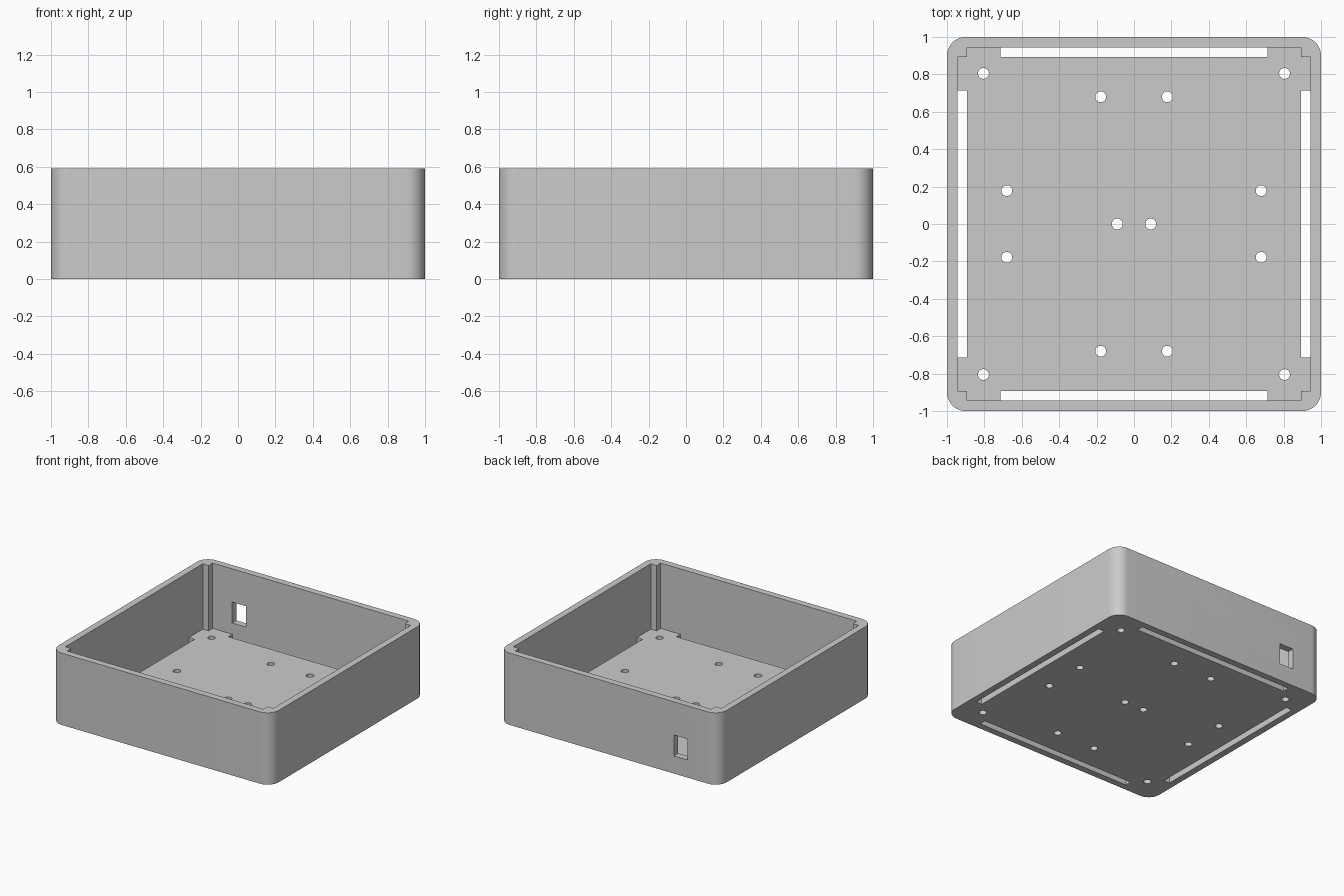
import bpy
import bmesh
from math import cos, sin, pi

HEIGHT = 0.59
FLOOR = 0.053      # floor thickness
INNER = 0.945      # inside face of the walls
POST = 0.892       # inside corner of the square corner posts
RADIUS = 0.1       # outer corner rounding

default = bpy.data.objects.get("Cube")
if default:
    bpy.data.objects.remove(default, do_unlink=True)

grey = bpy.data.materials.new("plain grey")
grey.use_nodes = True
COLOUR = (0.6, 0.6, 0.6, 1)
grey.diffuse_color = COLOUR
grey.node_tree.nodes["Principled BSDF"].inputs["Base Color"].default_value = COLOUR


def add_prism(bm, outline, z0, z1):
    """Extrude a counter-clockwise outline from z0 to z1."""
    base = bm.faces.new([bm.verts.new((x, y, z0)) for x, y in outline])
    base.normal_flip()
    top = bmesh.ops.extrude_face_region(bm, geom=[base], use_keep_orig=True)["geom"]
    moved = [v for v in top if isinstance(v, bmesh.types.BMVert)]
    bmesh.ops.translate(bm, verts=moved, vec=(0, 0, z1 - z0))


def finish(bm, name):
    bmesh.ops.recalc_face_normals(bm, faces=bm.faces)
    mesh = bpy.data.meshes.new(name)
    bm.to_mesh(mesh)
    bm.free()
    mesh.materials.append(grey)
    obj = bpy.data.objects.new(name, mesh)
    bpy.context.collection.objects.link(obj)
    return obj


def rectangle(x0, x1, y0, y1):
    return [(x0, y0), (x1, y0), (x1, y1), (x0, y1)]


def circle(cx, cy, r, n=24):
    return [(cx + r * cos(2 * pi * i / n), cy + r * sin(2 * pi * i / n)) for i in range(n)]


# Solid block with rounded vertical corners
outline = []
steps = 12
for quarter, (sx, sy) in enumerate([(1, 1), (-1, 1), (-1, -1), (1, -1)]):
    for i in range(steps + 1):
        a = (quarter + i / steps) * pi / 2
        outline.append((sx * (1 - RADIUS) + RADIUS * cos(a),
                        sy * (1 - RADIUS) + RADIUS * sin(a)))
bm = bmesh.new()
add_prism(bm, outline, 0, HEIGHT)
tray = finish(bm, "open_tray")

# Cavity that leaves a square post in each corner
corner = [(INNER, POST), (POST, POST), (POST, INNER)]
cavity = []
for quarter in range(4):
    for x, y in corner:
        for _ in range(quarter):
            x, y = -y, x
        cavity.append((x, y))
bm = bmesh.new()
add_prism(bm, cavity, FLOOR, HEIGHT + 0.2)
cavity_cutter = finish(bm, "cavity_cutter")

# Long slots along the floor edges, screw holes and the back window
bm = bmesh.new()
S = 0.713
for s in (-1, 1):
    a, b = sorted((s * POST, s * INNER))
    add_prism(bm, rectangle(a, b, -S, S), -0.1, 0.1)
    add_prism(bm, rectangle(-S, S, a, b), -0.1, 0.1)
    add_prism(bm, circle(s * 0.09, 0, 0.029), -0.1, 0.1)
    for t in (-1, 1):
        for x, y in ((0.805, 0.805), (0.178, 0.68), (0.68, 0.178)):
            add_prism(bm, circle(s * x, t * y, 0.029), -0.1, 0.1)
add_prism(bm, rectangle(-0.715, -0.59, 0.9, 1.1), 0.145, 0.317)
opening_cutter = finish(bm, "opening_cutter")

# Cut the tray, then drop the cutters
bpy.context.view_layer.objects.active = tray
for cutter in (cavity_cutter, opening_cutter):
    cutter.hide_render = True
    mod = tray.modifiers.new(cutter.name, "BOOLEAN")
    mod.operation = "DIFFERENCE"
    mod.solver = "EXACT"
    mod.object = cutter
    bpy.ops.object.modifier_apply(modifier=mod.name)
    bpy.data.objects.remove(cutter, do_unlink=True)

# Smooth round corners with crisp edges
bpy.ops.object.select_all(action="DESELECT")
tray.select_set(True)
bpy.ops.object.shade_smooth_by_angle(angle=pi / 6)
